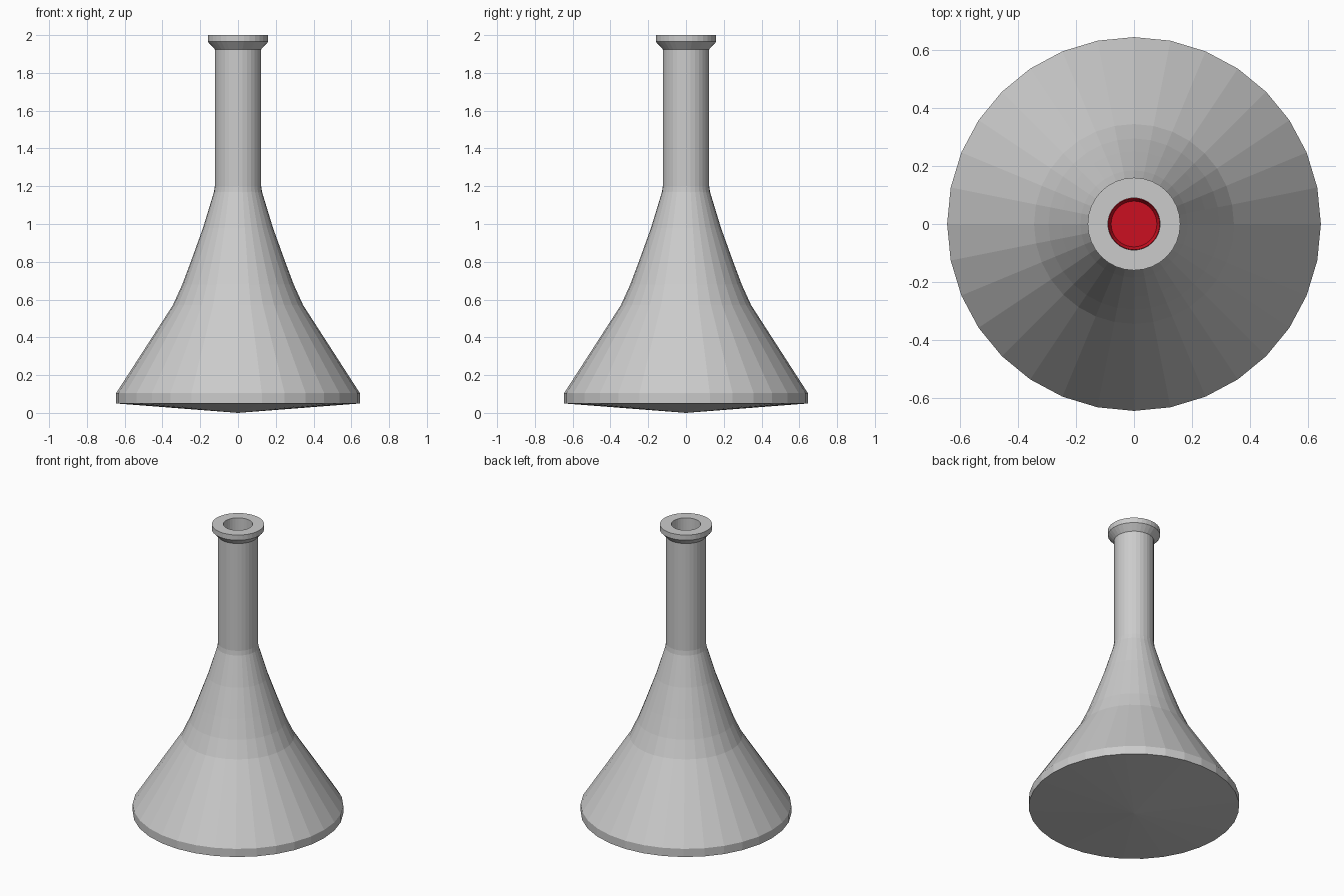
import bpy, bmesh, math

if "Cube" in bpy.data.objects:
    bpy.data.objects.remove(bpy.data.objects["Cube"])

SIDES = 32


def lathe(name, profile):
    """Spin (radius, z) points round the z axis; a zero radius makes a pole."""
    bm = bmesh.new()
    rings = []
    for r, z in profile:
        if r == 0:
            rings.append([bm.verts.new((0, 0, z))] * SIDES)
        else:
            rings.append([bm.verts.new((r * math.cos(a), r * math.sin(a), z))
                          for a in (2 * math.pi * i / SIDES for i in range(SIDES))])
    for low, high in zip(rings, rings[1:]):
        for i in range(SIDES):
            j = (i + 1) % SIDES
            # dict.fromkeys drops the doubled vertex at a pole
            bm.faces.new(list(dict.fromkeys((low[i], low[j], high[j], high[i]))))
    bmesh.ops.recalc_face_normals(bm, faces=bm.faces)
    mesh = bpy.data.meshes.new(name)
    bm.to_mesh(mesh)
    bm.free()
    obj = bpy.data.objects.new(name, mesh)
    bpy.context.collection.objects.link(obj)
    return obj


# Flask wall: shallow pointed base, curved cone, neck and flared lip
shoulder = [(0.345, 0.57), (0.295, 0.68), (0.25, 0.80), (0.185, 0.98), (0.127, 1.17)]
outer = [(0, 0), (0.645, 0.05), (0.645, 0.105)] + shoulder + [
    (0.123, 1.20), (0.123, 1.925), (0.16, 1.965), (0.16, 2.0)]
inner_low = [(r - 0.035, z) for r, z in reversed(shoulder)] + [(0.60, 0.12), (0.60, 0.08), (0, 0.035)]
lathe("flask", outer + [(0.09, 2.0), (0.09, 1.20)] + inner_low)

# Red liquid filling the body, with a dished surface in the neck
liquid_side = [(r - 0.004, z) for r, z in reversed(inner_low[:-1])]
liquid = lathe("liquid", [(0, 0.04)] + liquid_side + [(0.089, 1.20), (0.079, 1.18), (0, 1.18)])
red = bpy.data.materials.new("red_liquid")
red.diffuse_color = (0.6, 0.005, 0.015, 1)
red.use_nodes = True
red.node_tree.nodes["Principled BSDF"].inputs["Base Color"].default_value = red.diffuse_color
liquid.data.materials.append(red)
